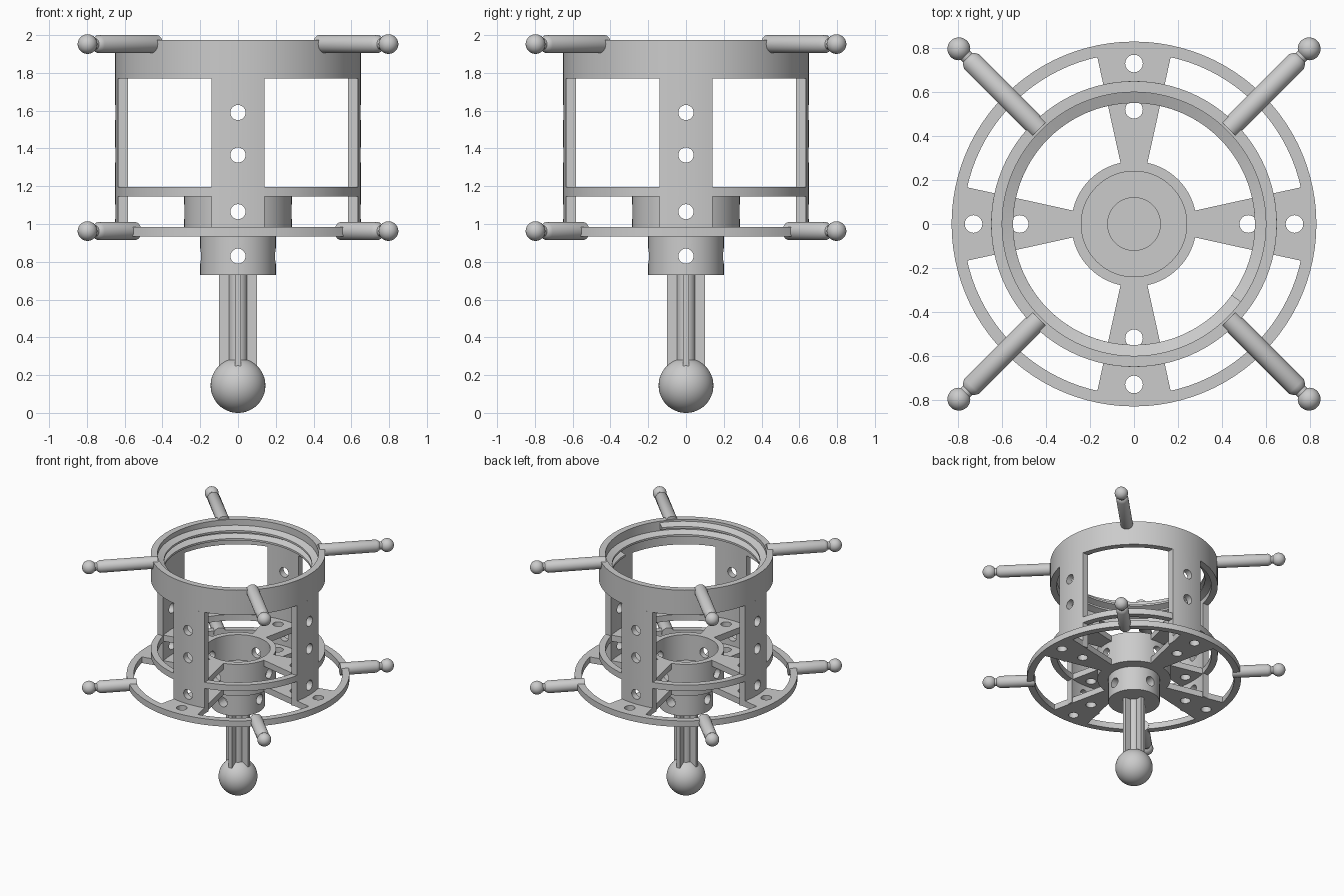
import bpy, bmesh, math
from mathutils import Matrix, Vector

if "Cube" in bpy.data.objects:
    bpy.data.objects.remove(bpy.data.objects["Cube"])

grey = bpy.data.materials.new("light_grey")
grey.diffuse_color = (0.6, 0.6, 0.6, 1)
grey.use_nodes = True
grey.node_tree.nodes["Principled BSDF"].inputs["Base Color"].default_value = grey.diffuse_color
TAU = 2 * math.pi


def finish(name, bm, smooth=True):
    bmesh.ops.remove_doubles(bm, verts=bm.verts, dist=1e-5)
    bmesh.ops.recalc_face_normals(bm, faces=bm.faces)
    me = bpy.data.meshes.new(name)
    bm.to_mesh(me)
    bm.free()
    me.materials.append(grey)
    ob = bpy.data.objects.new(name, me)
    bpy.context.collection.objects.link(ob)
    if smooth:
        bpy.ops.object.select_all(action='DESELECT')
        ob.select_set(True)
        bpy.context.view_layer.objects.active = ob
        bpy.ops.object.shade_smooth_by_angle(angle=math.radians(30))
    return ob


def lathe(name, profile, seg=96, closed=False, matrix=None):
    """Spin (radius, z) points around z."""
    bm = bmesh.new()
    rows = [[bm.verts.new((r * math.cos(TAU * i / seg), r * math.sin(TAU * i / seg), z))
             for i in range(seg)] if r > 1e-6 else [bm.verts.new((0, 0, z))] * seg
            for r, z in profile]
    pairs = list(zip(rows, rows[1:])) + ([(rows[-1], rows[0])] if closed else [])
    for a, b in pairs:
        for i in range(seg):
            j = (i + 1) % seg
            bm.faces.new(dict.fromkeys((a[i], a[j], b[j], b[i])))
    if matrix:
        bm.transform(matrix)
    return finish(name, bm)


def ring(name, r0, r1, z0, z1):
    return lathe(name, [(r0, z0), (r1, z0), (r1, z1), (r0, z1)], closed=True)


def sector(name, r0, r1, a0, a1, z0, z1, turn, n=12):
    """Ring segment with half angles a0 (inner arc) and a1 (outer arc)."""
    bm = bmesh.new()
    grid = [[[bm.verts.new((r * math.cos(t), r * math.sin(t), z))
              for t in (turn + a * (2 * i / n - 1) for i in range(n + 1))]
             for r, a in ((r0, a0), (r1, a1))] for z in (z0, z1)]
    loop = [grid[0][0], grid[0][1], grid[1][1], grid[1][0]]
    for k in range(4):
        p, q = loop[k], loop[(k + 1) % 4]
        for i in range(n):
            bm.faces.new((p[i], p[i + 1], q[i + 1], q[i]))
    for i in (0, n):
        bm.faces.new([l[i] for l in loop])
    return finish(name, bm)


# Drill helper: radial holes through posts and hubs, vertical holes through spokes
bm = bmesh.new()


def drill(matrix, depth):
    bmesh.ops.create_cone(bm, cap_ends=True, segments=32, radius1=0.04,
                          radius2=0.04, depth=depth, matrix=matrix)


for k in range(4):
    rot = Matrix.Rotation(k * TAU / 4, 4, 'Z')
    lay = Matrix.Rotation(TAU / 4, 4, 'Y')
    for z in (0.83, 1.065, 1.365, 1.59):
        drill(rot @ Matrix.Translation((0.42, 0, z)) @ lay, 0.64)
    for x in (0.52, 0.73):
        drill(rot @ Matrix.Translation((x, 0, 0.955)), 0.09)
        drill(rot @ Matrix.Translation((x, 0, 1.17)), 0.09)
drills = finish("drill_helper", bm, False)
drills.hide_render = True


def drilled(ob):
    m = ob.modifiers.new("holes", 'BOOLEAN')
    m.object, m.operation, m.solver = drills, 'DIFFERENCE', 'EXACT'
    bpy.context.view_layer.update()
    bpy.ops.object.select_all(action='DESELECT')
    ob.select_set(True)
    bpy.context.view_layer.objects.active = ob
    bpy.ops.object.modifier_apply(modifier=m.name)
    bpy.ops.object.shade_smooth_by_angle(angle=math.radians(30))


# Rings: collar, middle ring and wheel rim
ring("upper_collar", 0.60, 0.65, 1.77, 1.975)
ring("middle_ring", 0.60, 0.65, 1.145, 1.195)
ring("wheel_rim", 0.777, 0.83, 0.935, 0.985)

# Screw thread inside the collar
bm = bmesh.new()
steps, turns, prev = 180, 1.9, None
for s in range(steps + 1):
    t = s / steps
    a, z = TAU * turns * t, 1.81 + 0.125 * t
    row = [bm.verts.new((r * math.cos(a), r * math.sin(a), z + dz))
           for r, dz in ((0.605, -0.03), (0.55, -0.008), (0.55, 0.008), (0.605, 0.03))]
    if prev:
        for i in range(4):
            j = (i + 1) % 4
            bm.faces.new((prev[i], prev[j], row[j], row[i]))
    if s in (0, steps):
        bm.faces.new(row)
    prev = row
finish("collar_thread", bm)

# Stepped hub: wide cup above, narrow cup below
drilled(lathe("hub", [(0, 0.73), (0.2, 0.73), (0.2, 0.935), (0.285, 0.935), (0.285, 1.195),
                      (0.24, 1.195), (0.24, 0.985), (0.12, 0.985), (0.12, 0.775), (0, 0.775)]))

# Posts and both layers of spokes on the four sides
wedge = math.radians(12.4)
for k in range(4):
    turn = k * TAU / 4
    drilled(sector("post", 0.60, 0.65, math.asin(0.14 / 0.60), math.asin(0.14 / 0.65),
                   0.937, 1.77, turn))
    drilled(sector("lower_spoke", 0.275, 0.78, wedge, wedge, 0.935, 0.985, turn))
    drilled(sector("upper_spoke", 0.275, 0.605, wedge, wedge, 1.145, 1.195, turn))
bpy.data.objects.remove(drills)

# Handles with a ball tip on the diagonals of collar and wheel
for label, start, z in (("upper_handle", 0.61, 1.9525), ("lower_handle", 0.77, 0.9625)):
    for k in range(4):
        place = (Matrix.Rotation(TAU * (k + 0.5) / 4, 4, 'Z')
                 @ Matrix.Translation((0, 0, z)) @ Matrix.Rotation(TAU / 4, 4, 'Y'))
        ball = [(0.052 * math.sin(t), 1.127 - 0.052 * math.cos(t))
                for t in (math.pi * (0.2 + 0.8 * i / 12) for i in range(13))]
        ball[-1] = (0, 1.179)
        lathe(label, [(0, start), (0.0475, start), (0.0475, 1.045), (0.036, 1.065),
                      (0.03, 1.07)] + ball, seg=32, matrix=place)

# Finned stem and ball foot
lathe("stem_core", [(0, 0.2), (0.05, 0.2), (0.05, 0.735), (0, 0.735)], seg=48)
bm = bmesh.new()
for size in ((0.2, 0.03, 0.495), (0.03, 0.2, 0.495)):
    bmesh.ops.create_cube(bm, size=1, matrix=Matrix.Translation((0, 0, 0.4875))
                          @ Matrix.Diagonal(Vector((*size, 1))))
me_fins = finish("stem_fins", bm, False)
lathe("ball_foot", [(0.145 * math.sin(math.pi * i / 32) if 0 < i < 32 else 0,
                     0.145 - 0.145 * math.cos(math.pi * i / 32)) for i in range(33)], seg=64)
